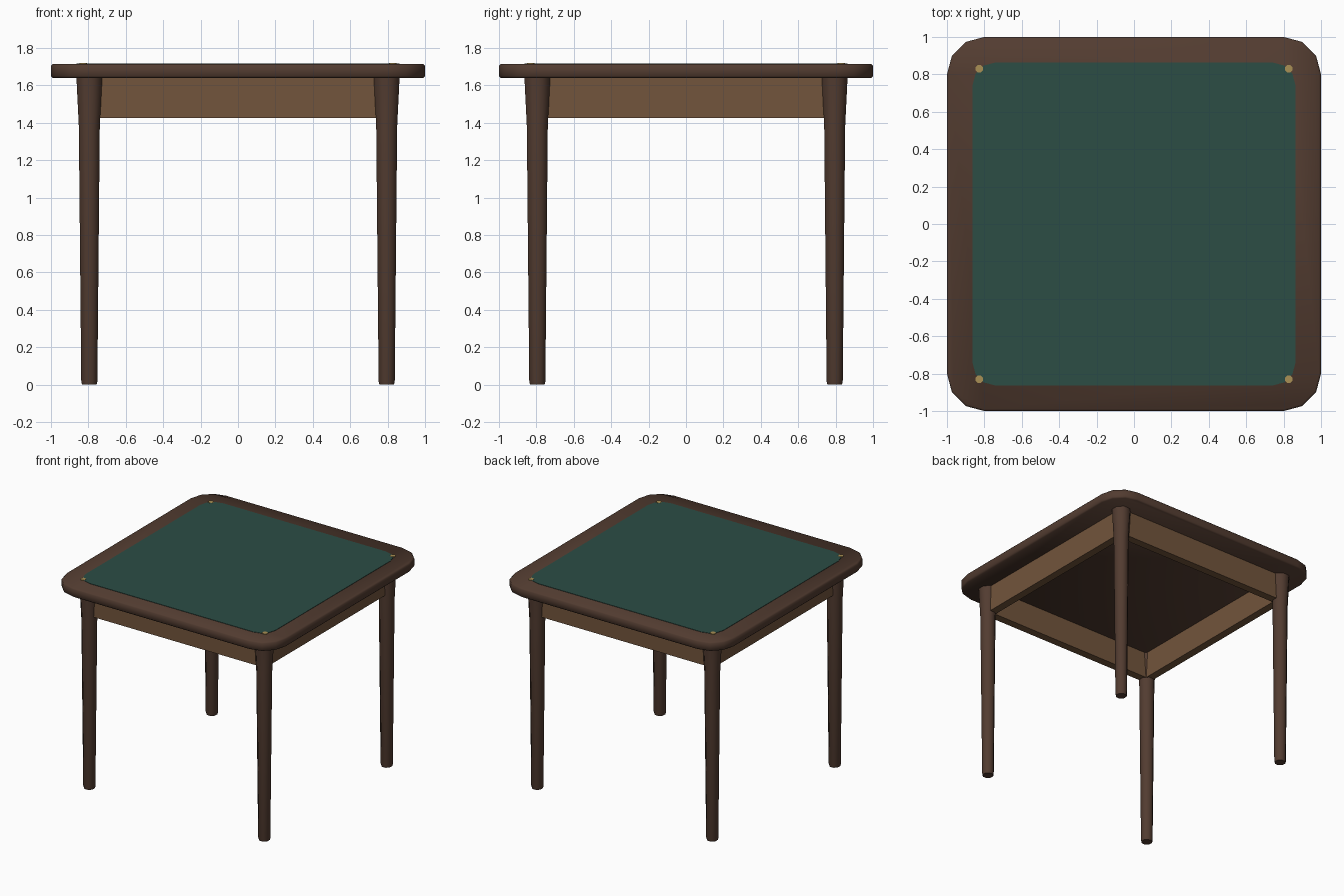
import bpy, bmesh, math

if "Cube" in bpy.data.objects:
    bpy.data.objects.remove(bpy.data.objects["Cube"])


def material(name, rgb):
    m = bpy.data.materials.new(name)
    m.diffuse_color = (*rgb, 1)
    m.use_nodes = True
    m.node_tree.nodes["Principled BSDF"].inputs["Base Color"].default_value = m.diffuse_color
    return m


DARK = material("dark_wood", (0.085, 0.045, 0.03))
LIGHT = material("light_wood", (0.17, 0.09, 0.045))
FELT = material("green_felt", (0.025, 0.075, 0.06))
BRASS = material("brass", (0.4, 0.28, 0.09))


def outline(half, radius, segs):
    """Rounded square, counter-clockwise."""
    pts = []
    for k, (sx, sy) in enumerate([(1, 1), (-1, 1), (-1, -1), (1, -1)]):
        for i in range(segs + 1):
            a = math.pi / 2 * (k + i / segs)
            pts.append((sx * (half - radius) + radius * math.cos(a),
                        sy * (half - radius) + radius * math.sin(a)))
    return pts


def loft(name, rings, mat, centre=(0, 0), closed=False):
    """Skin a list of (outline, z) rings; cap the ends, or join last to first."""
    bm = bmesh.new()
    loops = [[bm.verts.new((x + centre[0], y + centre[1], z)) for x, y in pts]
             for pts, z in rings]
    n = len(loops[0])
    for a, b in zip(loops, loops[1:] + ([loops[0]] if closed else [])):
        for i in range(n):
            j = (i + 1) % n
            bm.faces.new((a[i], a[j], b[j], b[i]))
    if not closed:
        bm.faces.new(loops[0][::-1])
        bm.faces.new(loops[-1])
    bmesh.ops.recalc_face_normals(bm, faces=bm.faces)
    me = bpy.data.meshes.new(name)
    bm.to_mesh(me)
    bm.free()
    me.materials.append(mat)
    ob = bpy.data.objects.new(name, me)
    bpy.context.collection.objects.link(ob)
    bpy.context.view_layer.objects.active = ob
    ob.select_set(True)
    bpy.ops.object.shade_smooth_by_angle(angle=math.radians(50))
    ob.select_set(False)
    return ob


# Table top with softened rim
loft("table_top", [(outline(half, r, 3), z) for half, r, z in [
    (0.99, 0.19, 1.64), (1.0, 0.2, 1.65), (1.0, 0.2, 1.705), (0.99, 0.19, 1.715)]], DARK)

# Felt playing surface
loft("felt_surface", [(outline(0.863, 0.12, 3), z) for z in (1.70, 1.718)], FELT)

# Apron frame under the top
square = lambda h: [(h, h), (-h, h), (-h, -h), (h, -h)]
loft("apron", [(square(0.82), 1.645), (square(0.82), 1.425),
               (square(0.755), 1.425), (square(0.755), 1.645)], LIGHT, closed=True)


# Tapered octagonal legs and brass corner studs
def octagon(r):
    k = r / math.cos(math.pi / 8)
    return [(k * math.cos(math.pi / 4 * (i + .5)), k * math.sin(math.pi / 4 * (i + .5)))
            for i in range(8)]


for sx, side in ((-1, "left"), (1, "right")):
    for sy, end in ((-1, "front"), (1, "back")):
        loft(f"{end}_{side}_leg", [(octagon(r), z) for r, z in [
            (0.039, 0), (0.043, 0.015), (0.056, 1.38), (0.069, 1.645)]],
            DARK, (sx * 0.795, sy * 0.795))
        loft(f"{end}_{side}_stud", [(octagon(0.02), z) for z in (1.70, 1.72)],
             BRASS, (sx * 0.827, sy * 0.83))
